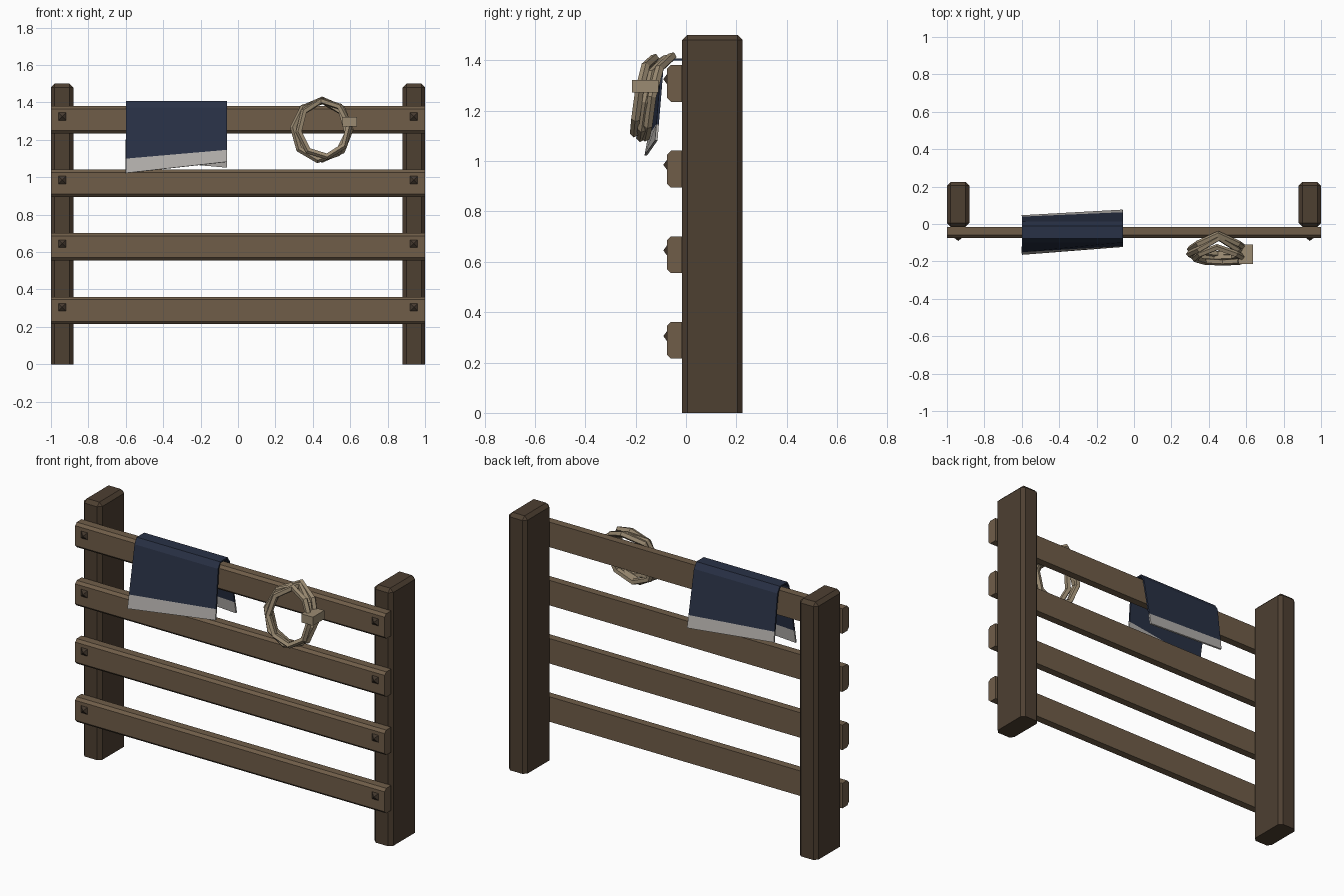
import bpy, bmesh, math
from mathutils import Vector

cube = bpy.data.objects.get("Cube")
if cube:
    bpy.data.objects.remove(cube, do_unlink=True)


def material(name, rgb):
    m = bpy.data.materials.new(name)
    m.use_nodes = True
    m.diffuse_color = (*rgb, 1)
    bsdf = m.node_tree.nodes["Principled BSDF"]
    bsdf.inputs["Base Color"].default_value = (*rgb, 1)
    bsdf.inputs["Roughness"].default_value = 0.9
    return m


POST = material("dark wood", (0.075, 0.05, 0.031))
RAIL = material("brown wood", (0.16, 0.11, 0.066))
BOLT = material("bolt iron", (0.06, 0.042, 0.028))
NAVY = material("navy cloth", (0.022, 0.031, 0.061))
TRIM = material("pale trim", (0.47, 0.45, 0.43))
ROPE = material("tan rope", (0.33, 0.26, 0.17))


def finish(name, bm, *mats):
    bmesh.ops.recalc_face_normals(bm, faces=bm.faces)
    mesh = bpy.data.meshes.new(name)
    bm.to_mesh(mesh)
    bm.free()
    obj = bpy.data.objects.new(name, mesh)
    bpy.context.collection.objects.link(obj)
    for m in mats:
        mesh.materials.append(m)
    return obj


def box(name, lo, hi, mat, bevel=0, rule=None):
    """Box between two corners; edges whose midpoint passes the rule are chamfered."""
    lo, hi = Vector(lo), Vector(hi)
    bm = bmesh.new()
    bmesh.ops.create_cube(bm, size=1)
    for v in bm.verts:
        v.co = (lo + hi) / 2 + v.co * (hi - lo)
    if bevel:
        edges = [e for e in bm.edges if rule(e)]
        bmesh.ops.bevel(bm, geom=edges, offset=bevel, segments=1, affect='EDGES')
    return finish(name, bm, mat)


def post_edge(e):
    a, b = e.verts
    return abs(a.co.z - b.co.z) > 1 or a.co.z + b.co.z > 2


def rail_edge(e):
    return abs(e.verts[0].co.x - e.verts[1].co.x) > 1 and e.verts[0].co.y < -0.05


# Posts, rails and pyramid bolts
for side, x in (("right", -0.94), ("left", 0.94)):
    box(side + "_post", (x - 0.06, -0.015, 0), (x + 0.06, 0.225, 1.5), POST, 0.02, post_edge)

for i in range(4):
    z = 0.288 + i * 0.34
    box(f"rail_{i + 1}", (-1, -0.075, z - 0.073), (1, -0.015, z + 0.073), RAIL, 0.015, rail_edge)
    for side, x in (("right", -0.94), ("left", 0.94)):
        bm = bmesh.new()
        ring = [bm.verts.new((x + sx * 0.022, -0.074, z + 0.017 + sz * 0.022))
                for sx, sz in ((-1, -1), (1, -1), (1, 1), (-1, 1))]
        tip = bm.verts.new((x, -0.09, z + 0.017))
        bm.faces.new(ring)
        for k in range(4):
            bm.faces.new((ring[k], ring[(k + 1) % 4], tip))
        finish(f"{side}_bolt_{i + 1}", bm, BOLT)


# Blanket: draped cross-section at each end, joined and thickened
def drape(x, front_y, front_z, back_y, back_z):
    top = [(-0.094, 1.372), (-0.076, 1.403), (-0.012, 1.403), (0.008, 1.372)]
    front, back = Vector((front_y, front_z)), Vector((back_y, back_z))
    f_hem = front.lerp(Vector(top[0]), 0.22)
    b_hem = back.lerp(Vector(top[-1]), 0.22)
    return [Vector((x, p[0], p[1])) for p in (front, f_hem, *top, b_hem, back)]


bm = bmesh.new()
ends = [[bm.verts.new(p) for p in drape(*args)]
        for args in ((-0.6, -0.16, 1.022, 0.042, 1.10), (-0.06, -0.118, 1.082, 0.072, 1.052))]
for k in range(7):
    face = bm.faces.new((ends[0][k], ends[1][k], ends[1][k + 1], ends[0][k + 1]))
    face.material_index = int(k in (0, 6))
blanket = finish("blanket", bm, NAVY, TRIM)
solid = blanket.modifiers.new("thickness", 'SOLIDIFY')
solid.thickness = 0.01
solid.offset = 0


# Rope coil: faceted loops hooked at the top and hanging forward
def rope_loop(name, cx, cz, rx, rz, ys, turn):
    n, sides, r = 8, 5, 0.018
    pts = []
    for i in range(n):
        a = math.tau * i / n
        y = ys[min(i, n - i)]
        pts.append(Vector((cx + rx * math.sin(a + turn), y, cz + rz * math.cos(a + turn))))
    centre = sum(pts, Vector()) / n
    bm = bmesh.new()
    rings = []
    for i, p in enumerate(pts):
        tangent = (pts[(i + 1) % n] - pts[i - 1]).normalized()
        out = p - centre
        out = (out - tangent * out.dot(tangent)).normalized()
        across = tangent.cross(out)
        rings.append([bm.verts.new(p + r * (out * math.cos(math.tau * j / sides)
                                            + across * math.sin(math.tau * j / sides)))
                      for j in range(sides)])
    for i in range(n):
        a, b = rings[i], rings[(i + 1) % n]
        for j in range(sides):
            k = (j + 1) % sides
            bm.faces.new((a[j], a[k], b[k], b[j]))
    finish(name, bm, ROPE)


rope_loop("rope_loop_back", 0.45, 1.255, 0.15, 0.16, (-0.055, -0.105, -0.135, -0.15, -0.16), 0.0)
rope_loop("rope_loop_middle", 0.44, 1.25, 0.145, 0.158, (-0.075, -0.135, -0.16, -0.175, -0.18), 0.1)
rope_loop("rope_loop_front", 0.46, 1.26, 0.135, 0.15, (-0.125, -0.16, -0.185, -0.2, -0.205), -0.12)

# Binding around the coil
box("rope_binding", (0.56, -0.215, 1.272), (0.635, -0.11, 1.322), ROPE)
